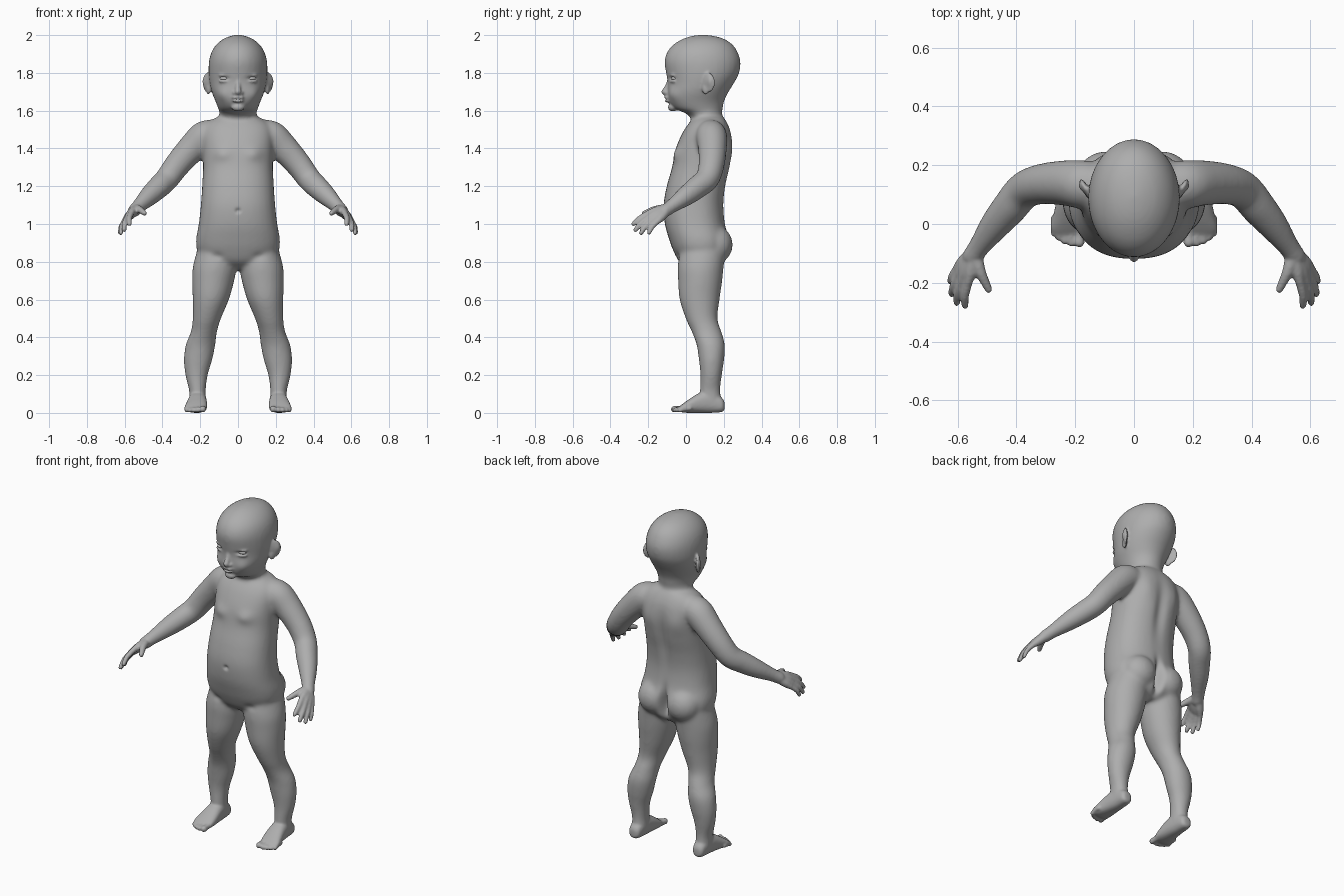
import bpy, bmesh, math
from mathutils import Vector, Matrix

skin = bpy.data.materials.new("plain grey")
skin.diffuse_color = (0.42, 0.42, 0.42, 1)
eye_mat = bpy.data.materials.new("light grey")
eye_mat.diffuse_color = (0.6, 0.6, 0.6, 1)


def spline(rows, steps=5):
    """Catmull-Rom through rows of numbers."""
    out = []
    for i in range(len(rows) - 1):
        p = [rows[max(i - 1, 0)], rows[i], rows[i + 1], rows[min(i + 2, len(rows) - 1)]]
        for s in range(steps):
            t = s / steps
            out.append([b + 0.5 * t * (c - a + t * (2 * a - 5 * b + 4 * c - d + t * (3 * (b - c) + d - a)))
                        for a, b, c, d in zip(*p)])
    return out + [list(rows[-1])]


def skin_rings(bm, rings):
    vs = [[bm.verts.new(p) for p in r] for r in rings]
    n = len(vs[0])
    for a, b in zip(vs, vs[1:]):
        for i in range(n):
            bm.faces.new((a[i], a[(i + 1) % n], b[(i + 1) % n], b[i]))
    bm.faces.new(vs[0][::-1])
    bm.faces.new(vs[-1])


def column(bm, rows, axis='z', side=1, power=2.0, n=32):
    """Loft of rounded sections: (position, x min, x max, other min, other max)."""
    rings = []
    for t, xa, xb, ya, yb in spline(rows):
        ring = []
        for k in range(n):
            c, s = math.cos(2 * math.pi * k / n), math.sin(2 * math.pi * k / n)
            u = math.copysign(abs(c) ** (2 / power), c)
            v = math.copysign(abs(s) ** (2 / power), s)
            x, w = (xa + xb) / 2 + u * (xb - xa) / 2, (ya + yb) / 2 + v * (yb - ya) / 2
            ring.append((side * x, w, t) if axis == 'z' else (side * x, t, w))
        rings.append(ring)
    skin_rings(bm, rings)


def blob(bm, loc, size, rot=0, side=1):
    m = (Matrix.Translation((side * loc[0], loc[1], loc[2])) @ Matrix.Rotation(side * rot, 4, 'Z')
         @ Matrix.Diagonal((*size, 1)))
    bmesh.ops.create_uvsphere(bm, u_segments=24, v_segments=16, radius=1, matrix=m)


def tube(bm, rows, side=1, n=16):
    """Round limb through (x, y, z, radius) with ball ends."""
    pts = spline(rows)
    rings = []
    for i, (x, y, z, r) in enumerate(pts):
        d = Vector(pts[min(i + 1, len(pts) - 1)][:3]) - Vector(pts[max(i - 1, 0)][:3])
        a = d.cross(Vector((0.3, 0.5, -1))).normalized()
        b = d.cross(a).normalized()
        ring = [Vector((x, y, z)) + r * (a * math.cos(2 * math.pi * k / n) + b * math.sin(2 * math.pi * k / n))
                for k in range(n)]
        rings.append([(side * p.x, p.y, p.z) for p in ring])
    skin_rings(bm, rings)
    for x, y, z, r in (rows[0], rows[-1]):
        blob(bm, (x, y, z), (r, r, r), 0, side)


def finish(bm, name, mat):
    bmesh.ops.recalc_face_normals(bm, faces=bm.faces)
    me = bpy.data.meshes.new(name)
    bm.to_mesh(me)
    bm.free()
    me.materials.append(mat)
    ob = bpy.data.objects.new(name, me)
    bpy.context.collection.objects.link(ob)
    return ob


def fuse(ob, voxel, rounds):
    """Merge overlapping parts into one soft surface."""
    bpy.context.view_layer.objects.active = ob
    m = ob.modifiers.new("fuse", 'REMESH')
    m.mode, m.voxel_size = 'VOXEL', voxel
    s = ob.modifiers.new("soften", 'SMOOTH')
    s.factor, s.iterations = 0.5, rounds
    for name in ("fuse", "soften"):
        bpy.ops.object.modifier_apply(modifier=name)


def sym(rows):
    return [(z, -w, w, a, b) for z, w, a, b in rows]


# --- main masses -----------------------------------------------------------
bm = bmesh.new()
# torso
column(bm, sym([(.76, .07, .02, .16), (.80, .17, -.035, .205), (.86, .215, -.068, .225), (.92, .222, -.09, .23),
                (1.0, .208, -.112, .208), (1.1, .197, -.119, .2), (1.2, .190, -.102, .212), (1.3, .185, -.074, .235),
                (1.4, .187, -.054, .247), (1.48, .187, -.02, .24), (1.53, .165, .012, .222),
                (1.565, .115, .045, .2)]), power=2.3)
# neck and head
column(bm, sym([(1.45, .11, .03, .22), (1.54, .10, .035, .2), (1.585, .098, .0, .19), (1.61, .105, -.062, .195),
                (1.65, .12, -.094, .202), (1.70, .14, -.1, .226), (1.75, .151, -.097, .257), (1.80, .156, -.106, .282),
                (1.86, .154, -.114, .289), (1.91, .141, -.1, .274), (1.95, .115, -.067, .247),
                (1.98, .078, -.017, .202), (1.996, .037, .033, .147), (2.002, .01, .08, .1)]))
for s in (1, -1):
    # legs
    column(bm, [(.88, .02, .21, -.03, .21), (.78, .008, .238, -.044, .2), (.7, .02, .243, -.042, .192),
                (.6, .048, .24, -.034, .178), (.5, .09, .24, -.002, .167), (.43, .111, .25, .03, .188),
                (.36, .12, .277, .056, .206), (.28, .136, .287, .068, .202), (.2, .16, .279, .076, .19),
                (.12, .17, .26, .073, .182), (.06, .168, .258, .07, .19), (.02, .175, .25, .09, .19)], side=s)
    # buttocks
    blob(bm, (.095, .155, .89), (.1, .093, .1), 0, s)
    # arms
    tube(bm, [(.13, .13, 1.475, .078), (.18, .135, 1.462, .083), (.24, .14, 1.405, .077), (.32, .135, 1.315, .069),
              (.375, .113, 1.24, .064), (.42, .06, 1.195, .061), (.47, 0, 1.148, .053), (.525, -.075, 1.095, .038),
              (.55, -.11, 1.07, .036)], s, 24)
body = finish(bm, "body", skin)
fuse(body, .011, 8)

# --- hands, feet and face, fused onto the body ------------------------------
bm = bmesh.new()
bm.from_mesh(body.data)
bpy.data.objects.remove(body)
fingers = [((.562, -.19, 1.062), (.575, -.278, 1.0), .0145), ((.582, -.185, 1.043), (.603, -.268, .968), .0145),
           ((.594, -.168, 1.027), (.62, -.238, .953), .014), ((.598, -.145, 1.018), (.626, -.196, .953), .013)]
toes = [(.186, -.062, .018), (.213, -.064, .0135), (.235, -.058, .013), (.255, -.046, .0125), (.272, -.031, .0125)]
for s in (1, -1):
    # palm, fingers and thumb
    for base, tip, r in fingers:
        b, t = Vector(base), Vector(tip)
        wrist = Vector((.54, -.095, 1.08)).lerp(b, .25)
        tube(bm, [(*wrist, .026), (*wrist.lerp(b, .6), .023), (*b, .0165)], s)
        mid = b.lerp(t, .55) + Vector((.006, -.004, .004))
        tube(bm, [(*b, r * 1.1), (*mid, r), (*t, r * .85)], s)
    tube(bm, [(.54, -.11, 1.08, .026), (.522, -.165, 1.077, .019), (.495, -.222, 1.057, .0135)], s)
    # foot and toes
    column(bm, [(.204, .2, .23, .02, .055), (.19, .18, .248, .005, .08), (.13, .17, .257, 0, .12),
                (.07, .165, .266, 0, .105), (.02, .163, .277, 0, .075), (-.015, .167, .284, .002, .05),
                (-.037, .18, .275, .008, .032)], 'y', s, 2.4)
    for x, y, r in toes:
        tube(bm, [(x, y + .05, .024, r), (x, y + .02, .021, r * .9), (x, y, r + .002, r)], s)
    # ears
    blob(bm, (.163, .118, 1.748), (.011, .04, .054), -.5, s)
    blob(bm, (.157, .105, 1.715), (.011, .022, .03), -.4, s)
    # nostril wings
    blob(bm, (.017, -.1, 1.694), (.011, .013, .010), 0, s)
    # eyelids
    for dz in (.016, -.015):
        blob(bm, (.072, -.071, 1.771 + dz), (.034, .013, .0065), .36, s)
# nose, lips and chin
tube(bm, [(0, -.086, 1.765, .012), (0, -.098, 1.73, .013), (0, -.114, 1.7, .0165)])
blob(bm, (0, -.098, 1.669), (.034, .019, .008))
blob(bm, (0, -.095, 1.651), (.030, .019, .008))
blob(bm, (0, -.07, 1.618), (.035, .026, .022))
body = finish(bm, "body", skin)
fuse(body, .0065, 4)

# --- soft sculpting strokes: centre, spread, push ---------------------------
strokes = [((.085, -.05, 1.37), (.045, .06, .035), (0, -.012, 0)),     # chest
           ((0, -.12, 1.07), (.013, .04, .012), (0, .012, 0)),         # navel
           ((0, .24, .875), (.022, .08, .085), (0, -.06, 0)),          # buttock cleft
           ((0, .235, 1.28), (.035, .06, .16), (0, -.016, 0)),         # spine
           ((.1, .235, 1.4), (.05, .06, .07), (0, .008, 0)),           # shoulder blade
           ((.085, -.07, 1.685), (.035, .05, .035), (.004, -.008, 0)),  # cheek
           ((.072, -.08, 1.771), (.022, .03, .009), (0, .012, 0)),     # eye socket
           ((0, -.12, 1.66), (.028, .03, .004), (0, .008, 0)),         # mouth line
           ((.178, .118, 1.755), (.012, .02, .028), (-.01, .004, 0)),  # ear bowl
           ((.11, -.03, .83), (.03, .05, .02), (0, .006, 0))]          # groin fold
for v in body.data.vertices:
    p = Vector((abs(v.co.x), v.co.y, v.co.z))
    for c, w, push in strokes:
        d = sum(((p[i] - c[i]) / w[i]) ** 2 for i in range(3))
        if d < 8:
            off = Vector(push) * math.exp(-d)
            v.co += Vector((math.copysign(off.x, v.co.x), off.y, off.z))
    v.co.z = max(v.co.z, 0)

# --- eyeballs -----------------------------------------------------------------
bm = bmesh.new()
for s in (1, -1):
    blob(bm, (.071, -.055, 1.771), (.027, .023, .0115), .36, s)
eyes = finish(bm, "eyes", eye_mat)

for ob in (body, eyes):
    for f in ob.data.polygons:
        f.use_smooth = True
